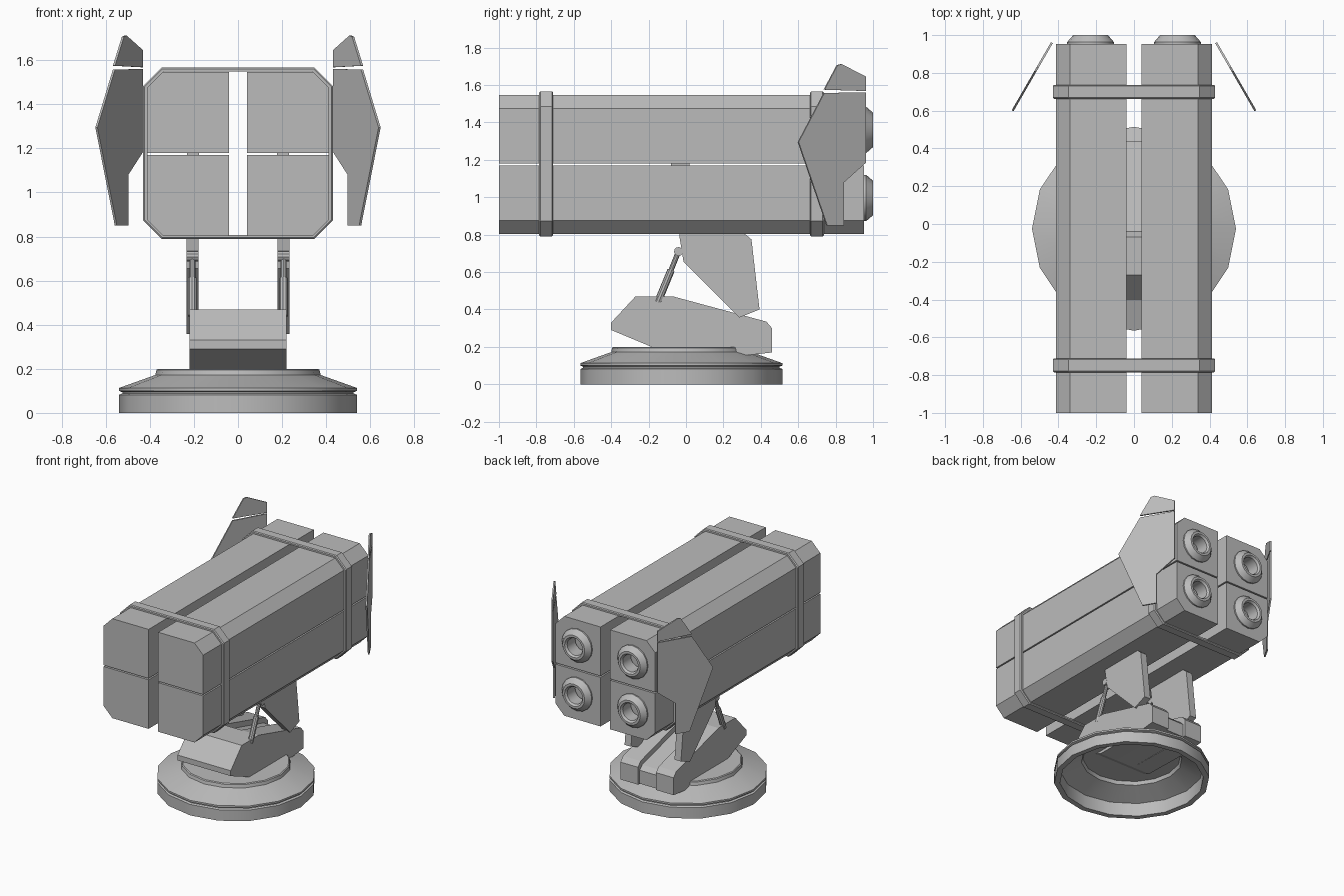
import bpy, bmesh, math
from mathutils import Vector

cube = bpy.data.objects.get("Cube")
if cube:
    bpy.data.objects.remove(cube, do_unlink=True)

grey = bpy.data.materials.new("plain_grey")
grey.use_nodes = True
grey.diffuse_color = (0.5, 0.5, 0.5, 1)
grey.node_tree.nodes["Principled BSDF"].inputs["Base Color"].default_value = grey.diffuse_color

X, Y, Z = Vector((1, 0, 0)), Vector((0, 1, 0)), Vector((0, 0, 1))


def loft(name, loops, caps=True, ring=False, smooth=False):
    """Bridge equal loops of points; cap the ends or join last to first."""
    bm = bmesh.new()
    rows = [[bm.verts.new(p) for p in loop] for loop in loops]
    n = len(rows[0])
    pairs = list(zip(rows, rows[1:])) + ([(rows[-1], rows[0])] if ring else [])
    for a, b in pairs:
        for i in range(n):
            j = (i + 1) % n
            bm.faces.new((a[i], a[j], b[j], b[i]))
    if caps:
        bm.faces.new(rows[0][::-1])
        bm.faces.new(rows[-1])
    bmesh.ops.recalc_face_normals(bm, faces=bm.faces)
    mesh = bpy.data.meshes.new(name)
    bm.to_mesh(mesh)
    bm.free()
    mesh.materials.append(grey)
    obj = bpy.data.objects.new(name, mesh)
    bpy.context.collection.objects.link(obj)
    if smooth:
        bpy.ops.object.select_all(action='DESELECT')
        obj.select_set(True)
        bpy.context.view_layer.objects.active = obj
        bpy.ops.object.shade_smooth_by_angle(angle=math.radians(30))
    return obj


def prism(name, pts, u, v, start, depth):
    """Extrude a flat outline drawn on axes u, v."""
    base = [start + u * a + v * b for a, b in pts]
    return loft(name, [base, [p + depth for p in base]])


def lathe(name, profile, origin, axis, u, v, sides=16, ring=False):
    """Turn (radius, height) points round an axis."""
    angles = [2 * math.pi * i / sides for i in range(sides)]
    loops = [[origin + axis * h + (u * math.cos(t) + v * math.sin(t)) * r for t in angles]
             for r, h in profile]
    return loft(name, loops, caps=not ring, ring=ring, smooth=True)


def rod(name, a, b, radius, sides=10):
    axis = (b - a).normalized()
    u = axis.orthogonal().normalized()
    return lathe(name, [(radius, 0), (radius, (b - a).length)], a, axis, u, axis.cross(u), sides)


def octagon(w, h, c, y):
    pts = [(w, h - c), (w - c, h), (c - w, h), (-w, h - c),
           (-w, c - h), (c - w, -h), (w - c, -h), (w, c - h)]
    return [Vector((x, y, 1.178 + z)) for x, z in pts]


# Round base: a hollow shell open underneath
lathe("turntable_base",
      [(0.54, 0), (0.54, 0.082), (0.525, 0.088), (0.525, 0.094), (0.54, 0.1), (0.54, 0.113),
       (0.375, 0.172), (0.37, 0.195), (0.363, 0.2), (0.01, 0.2),
       (0.01, 0.185), (0.34, 0.185), (0.35, 0.16), (0.5, 0.1), (0.5, 0)],
      Vector((0, -0.025, 0)), Z, X, Y, ring=True)

# Mount body: two cheeks with a sunken strip between them on the rear slope
cheek = [(-0.4, 0.29), (-0.4, 0.33), (-0.27, 0.47), (-0.07, 0.47), (0.43, 0.335),
         (0.46, 0.3), (0.46, 0.17), (0.32, 0.155), (-0.1, 0.165)]
strip = [(-0.4, 0.29), (-0.4, 0.33), (-0.27, 0.47), (-0.07, 0.47), (-0.04, 0.42), (0.41, 0.3),
         (0.44, 0.27), (0.44, 0.17), (0.32, 0.16), (-0.1, 0.165)]
prism("mount_centre", strip, Y, Z, X * -0.075, X * 0.15)

for s, side in ((1, "left"), (-1, "right")):
    prism(side + "_mount_cheek", cheek, Y, Z, X * s * 0.075, X * s * 0.145)

    # Lifting arm and piston
    prism(side + "_lift_arm",
          [(-0.035, 0.82), (-0.035, 0.79), (-0.013, 0.655), (0.286, 0.357), (0.393, 0.4),
           (0.35, 0.775), (0.313, 0.805), (0.313, 0.82)],
          Y, Z, X * s * 0.18, X * s * 0.053)
    low, mid, top = (Vector((s * 0.207, y, z)) for y, z in ((-0.15, 0.44), (-0.08, 0.61), (-0.04, 0.71)))
    rod(side + "_piston_sleeve", low, mid, 0.02)
    rod(side + "_piston_rod", mid, top, 0.014)
    rod(side + "_piston_pin", top - X * 0.027, top + X * 0.027, 0.024)

    # Launch tubes, upper and lower, with hollow rear nozzles
    for k, level in ((1, "upper"), (-1, "lower")):
        mid_z, height, cut = 1.175 + k * 0.005, 0.367, 0.072
        outline = [(0.04, 0), (0.412, 0), (0.412, height - cut), (0.412 - cut, height), (0.04, height)]
        tube = prism(f"{side}_{level}_tube", outline, X * s, Z * k,
                     Vector((0, -1, mid_z)), Y * 1.953)
        centre = Vector((s * 0.23, 0, 1.178 + k * 0.182))
        bore = rod("bore_cutter", centre + Y * 0.88, centre + Y * 1.1, 0.08, 16)
        cutter = tube.modifiers.new("bore", 'BOOLEAN')
        cutter.object, cutter.operation, cutter.solver = bore, 'DIFFERENCE', 'EXACT'
        bpy.ops.object.select_all(action='DESELECT')
        tube.select_set(True)
        bpy.context.view_layer.objects.active = tube
        bpy.ops.object.modifier_apply(modifier="bore")
        bpy.data.objects.remove(bore, do_unlink=True)
        lathe(f"{side}_{level}_nozzle",
              [(0.124, 0.945), (0.124, 0.963), (0.092, 1.0), (0.075, 1.0), (0.064, 0.985),
               (0.064, 0.89), (0.09, 0.89), (0.09, 0.945)],
              centre, Y, X, Z, ring=True)

    # Spacer between the stacked tubes
    prism(side + "_spacer", [(-0.08, 1.165), (0.02, 1.165), (0.02, 1.185), (-0.08, 1.185)],
          Y, Z, X * s * 0.177, X * s * 0.055)

    # Angled rear fin with a separate tip; slant runs outward and forward
    slant = Vector((s * 0.577, -1, 0))
    root = Vector((s * 0.43, 0.957, 0))
    thick = Vector((s * 0.866, 0.5, 0)) * 0.011
    prism(side + "_fin",
          [(0, 1.56), (0.222, 1.558), (0.36, 1.295), (0.207, 0.85), (0.117, 0.85),
           (0.117, 1.08), (0, 1.185)], slant, Z, root, thick)
    prism(side + "_fin_tip",
          [(0, 1.568), (0, 1.645), (0.13, 1.712), (0.152, 1.706), (0.222, 1.575)],
          slant, Z, root, thick)

# Straps around all four tubes
for name, y in (("front_strap", -0.748), ("rear_strap", 0.7)):
    b, w = 0.006, 0.037
    loft(name, [octagon(0.411, 0.37, 0.073, y - w), octagon(0.43 - b, 0.388 - b, 0.08, y - w),
                octagon(0.43, 0.388, 0.082, y - w + b), octagon(0.43, 0.388, 0.082, y + w - b),
                octagon(0.43 - b, 0.388 - b, 0.08, y + w), octagon(0.411, 0.37, 0.073, y + w)],
         caps=False, ring=True)
